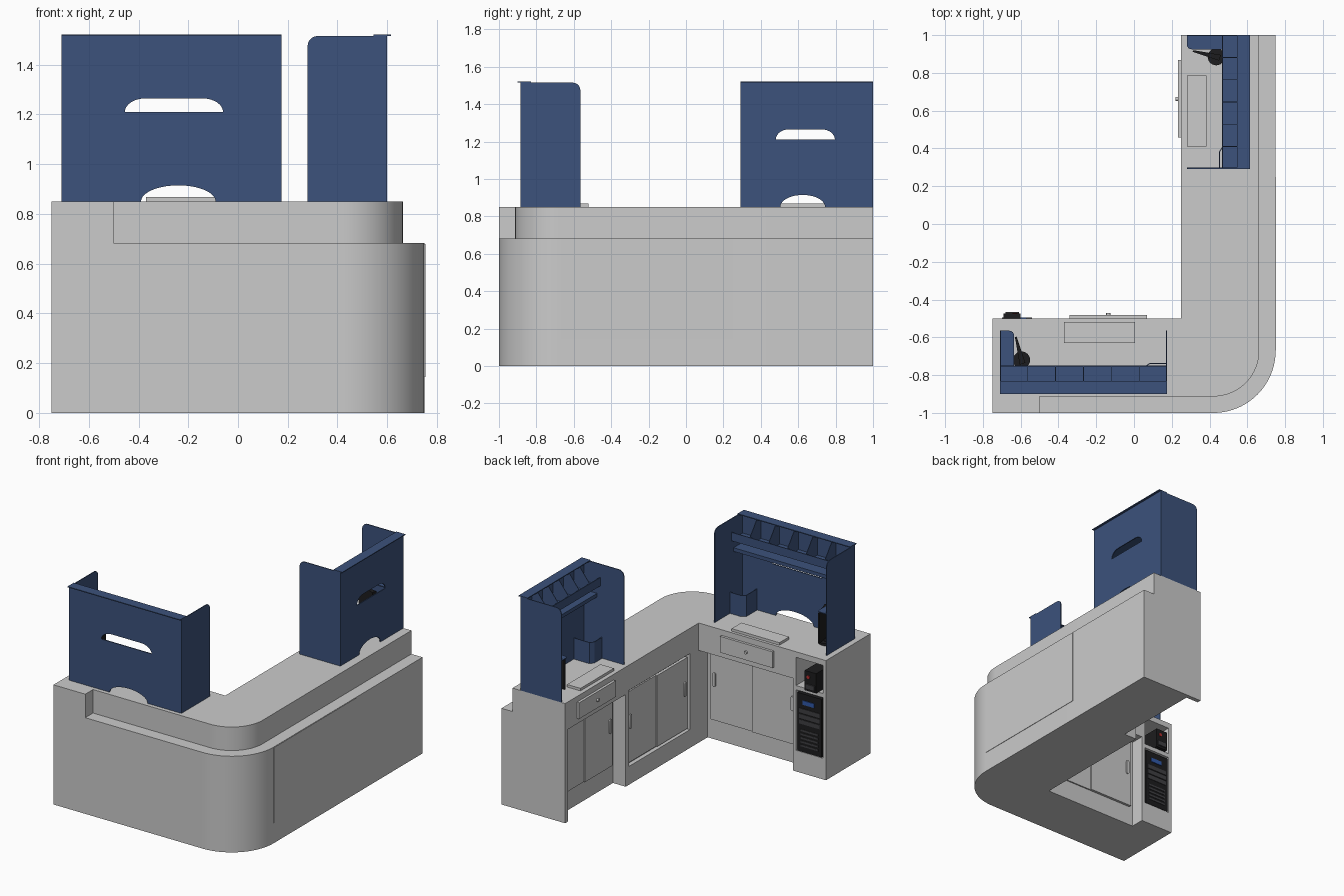
import bpy, bmesh, math

if "Cube" in bpy.data.objects:
    bpy.data.objects.remove(bpy.data.objects["Cube"])


def material(name, rgb):
    m = bpy.data.materials.new(name)
    m.diffuse_color = (*rgb, 1)
    m.use_nodes = True
    m.node_tree.nodes["Principled BSDF"].inputs["Base Color"].default_value = m.diffuse_color
    return m


BLUE = material("blue_panel", (0.045, 0.085, 0.2))
BLACK = material("black_plastic", (0.012, 0.012, 0.013))
DARK = material("dark_grey", (0.05, 0.05, 0.055))
RED = material("red_button", (0.5, 0.03, 0.03))
SCREEN = material("blue_display", (0.03, 0.1, 0.4))


def world(x, y, z):
    return (x, y, z)


def prism(name, pts, t0, t1, f=world, mat=None):
    """Extrude a 2D outline from t0 to t1; f maps (a, b, t) to world space."""
    bm = bmesh.new()
    lo = [bm.verts.new(f(a, b, t0)) for a, b in pts]
    hi = [bm.verts.new(f(a, b, t1)) for a, b in pts]
    bm.faces.new(lo)
    bm.faces.new(hi)
    n = len(pts)
    for i in range(n):
        j = (i + 1) % n
        bm.faces.new((lo[i], lo[j], hi[j], hi[i]))
    bmesh.ops.recalc_face_normals(bm, faces=bm.faces)
    me = bpy.data.meshes.new(name)
    bm.to_mesh(me)
    bm.free()
    ob = bpy.data.objects.new(name, me)
    bpy.context.collection.objects.link(ob)
    if mat:
        me.materials.append(mat)
    return ob


def box(name, a0, a1, b0, b1, c0, c1, f=world, mat=None):
    return prism(name, [(a0, b0), (a1, b0), (a1, b1), (a0, b1)], c0, c1, f, mat)


def arc(cx, cy, rx, ry, d0, d1, n=12):
    return [(cx + rx * math.cos(math.radians(d0 + (d1 - d0) * i / n)),
             cy + ry * math.sin(math.radians(d0 + (d1 - d0) * i / n))) for i in range(n + 1)]


# Frames on the two staff-side faces: u along, d outwards, z up
def face_front(u, d, z):
    return (u, -0.5 + d, z)


def face_right(u, d, z):
    return (0.25 - d, u, z)


# Counter body and raised top tier
inner = [(0.75, 1), (0.25, 1), (0.25, -0.5), (-0.75, -0.5), (-0.75, -1)]
body = prism("counter_body", inner + arc(0.42, -0.67, 0.33, 0.33, -90, 0, 24), 0, 0.683)
top = prism("counter_top", [(0.663, 1)] + inner[1:] + [(-0.5, -1), (-0.5, -0.913)]
            + arc(0.42, -0.67, 0.243, 0.243, -90, 0, 24), 0.683, 0.85)

# Recesses: knee bays, sliding door recess, computer bay, small shelf bay
cutters = [
    box("cut_bay_right", 0.32, 0.97, -0.1, 0.05, -0.05, 0.655, face_right),
    box("cut_bay_front", -0.49, 0.25, -0.1, 0.05, -0.05, 0.655, face_front),
    box("cut_sliding", -0.4, 0.28, -0.03, 0.05, 0.13, 0.67, face_right),
    box("cut_computer", -0.725, -0.515, -0.38, 0.05, 0.15, 0.58, face_front),
    box("cut_shelf", -0.725, -0.515, -0.3, 0.05, 0.61, 0.81, face_front),
]
for ob, cuts in ((body, cutters), (top, cutters[-1:])):
    bpy.context.view_layer.objects.active = ob
    for c in cuts:
        c.hide_render = True
        m = ob.modifiers.new("cut", 'BOOLEAN')
        m.operation, m.solver, m.object = 'DIFFERENCE', 'EXACT', c
        bpy.ops.object.modifier_apply(modifier=m.name)
for c in cutters:
    bpy.data.objects.remove(c)

# Customer-side panel
box("side_panel", 0.74, 0.753, -0.67, 0.25, 0.145, 0.68)


# Sliding door pairs with pull handles
def doors(name, u0, u1, d, f):
    mid = (u0 + u1) / 2
    for i, (a, b, k) in enumerate(((u0, mid + 0.01, 0.018), (mid, u1, 0.009))):
        box(f"{name}_door_{i}", a, b, d - 0.005, d + k, 0.14, 0.645, f)
        h = a + 0.03 if i == 0 else b - 0.03
        pill = arc(h, 0.47, 0.011, 0.011, 0, 180, 6) + arc(h, 0.39, 0.011, 0.011, 180, 360, 6)
        prism(f"{name}_handle_{i}", pill, d, d + k + 0.008, lambda a, b, t: f(a, t, b))


doors("right_bay", 0.35, 0.95, -0.1, face_right)
doors("front_bay", -0.46, 0.22, -0.1, face_front)
doors("corner", -0.39, 0.27, -0.03, face_right)


# Drawers with knobs
def drawer(name, u0, u1, f):
    box(name, u0, u1, -0.005, 0.018, 0.695, 0.81, f)
    prism(name + "_knob", arc((u0 + u1) / 2, 0.752, 0.011, 0.011, 0, 330, 11), 0.015, 0.03,
          lambda a, b, t: f(a, t, b))


drawer("right_drawer", 0.457, 0.868, face_right)
drawer("front_drawer", -0.342, 0.07, face_front)

# Computer tower with drive slots, and the little printer above it
box("computer_tower", -0.715, -0.525, -0.36, 0.0, 0.152, 0.565, face_front, BLACK)
for i, z in enumerate((0.43, 0.39, 0.35)):
    box(f"drive_slot_{i}", -0.7, -0.54, -0.01, 0.004, z, z + 0.03, face_front, DARK)
for i in range(5):
    box(f"vent_{i}", -0.69, -0.55, -0.01, 0.003, 0.19 + i * 0.027, 0.203 + i * 0.027, face_front, DARK)
box("tower_display", -0.66, -0.57, -0.01, 0.005, 0.49, 0.52, face_front, SCREEN)
box("printer", -0.69, -0.6, -0.16, 0.025, 0.61, 0.75, face_front, BLACK)
box("printer_slot", -0.68, -0.61, 0.0, 0.034, 0.625, 0.66, face_front, DARK)
prism("printer_button", arc(-0.63, 0.71, 0.012, 0.012, 0, 330, 11), 0.02, 0.03,
      lambda a, b, t: face_front(a, t, b), RED)


# Privacy hutch: u along its length, v from outer side to staff side
def hutch(name, L, key_u, f):
    s, th = L / 0.885, 0.006
    uz = lambda a, b, t: f(a, t, b)
    vz = lambda a, b, t: f(t, a, b)
    # Screen with arch below and rounded slot above
    c, w = 0.47 * s, 0.15 * s
    prism(name + "_screen_lower", [(0, 0.85)] + arc(c, 0.85, w, 0.065, 180, 0, 20)
          + [(L, 0.85), (L, 1.21), (0, 1.21)], 0.015, 0.022, uz, BLUE)
    a, b, r = 0.255 * s, 0.65 * s, 0.085 * s
    prism(name + "_screen_upper", [(0, 1.21)] + arc(a + r, 1.21, r, 0.055, 180, 90, 8)
          + arc(b - r, 1.21, r, 0.055, 90, 0, 8) + [(L, 1.21), (L, 1.518), (0, 1.518)],
          0.015, 0.022, uz, BLUE)
    # Side wings with rounded top corner
    wing = [(0.018, 0.85), (0.335, 0.85)] + arc(0.295, 1.475, 0.04, 0.04, 0, 90, 8) + [(0.018, 1.515)]
    prism(name + "_wing_a", wing, 0, th, vz, BLUE)
    prism(name + "_wing_b", wing, L - th, L, vz, BLUE)
    # Lid, sorter tray, lip, lower shelf
    box(name + "_lid", 0, L, 0, 0.07, 1.515, 1.521, f, BLUE)
    box(name + "_tray", 0, L, 0.02, 0.15, 1.36, 1.366, f, BLUE)
    box(name + "_tray_lip", 0, L, 0.144, 0.15, 1.36, 1.42, f, BLUE)
    box(name + "_lower_shelf", 0, L, 0.02, 0.125, 1.295, 1.301, f, BLUE)
    box(name + "_lower_lip", 0, L, 0.119, 0.125, 1.275, 1.301, f, BLUE)
    for i in range(1, 6):
        prism(f"{name}_divider_{i}", [(0.02, 1.36), (0.148, 1.36), (0.148, 1.415), (0.07, 1.515), (0.02, 1.515)],
              L * i / 6 - 0.002, L * i / 6 + 0.002, vz, BLUE)
    # Small rounded side shelf
    prism(name + "_side_shelf", [(0, 0.02), (0.075, 0.02)] + arc(0.05, 0.31, 0.025, 0.025, 0, 90, 6)
          + [(0, 0.335)], 1.14, 1.146, f, BLUE)
    # Corner pocket
    e = 0.005
    prism(name + "_pocket", [(L, 0.165), (L - 0.09, 0.165), (L - 0.12, 0.145), (L - 0.12, 0.02),
                             (L - 0.12 + e, 0.02), (L - 0.12 + e, 0.143), (L - 0.09, 0.165 - e), (L, 0.165 - e)],
          0.85, 1.0, f, BLUE)
    # Small slanted display on a round foot
    prism(name + "_display_foot", arc(0.115, 0.18, 0.045, 0.045, 0, 345, 23), 0.85, 0.866, f, BLACK)
    prism(name + "_display_stem", arc(0.115, 0.18, 0.012, 0.012, 0, 330, 11), 0.86, 1.0, f, BLACK)
    prism(name + "_display", [(0.08, 0.3), (0.088, 0.305), (0.135, 0.165), (0.105, 0.155)], 0.9, 1.115, f, BLACK)
    # Keyboard
    box(name + "_keyboard", key_u, key_u + 0.375, 0.27, 0.38 if s == 1 else 0.335, 0.85, 0.868, f) if s == 1 else \
        box(name + "_keyboard", key_u, key_u + 0.375, 0.23, 0.335, 0.85, 0.868, f)


hutch("front_hutch", 0.885, 0.34, lambda u, v, z: (-0.71 + u, -0.9 + v, z))
hutch("right_hutch", 0.708, 0.215, lambda u, v, z: (0.615 - v, 1 - u, z))

# Smooth the curved parts, keep edges crisp
bpy.ops.object.select_all(action='SELECT')
bpy.context.view_layer.objects.active = body
bpy.ops.object.shade_smooth_by_angle(angle=math.radians(31))
